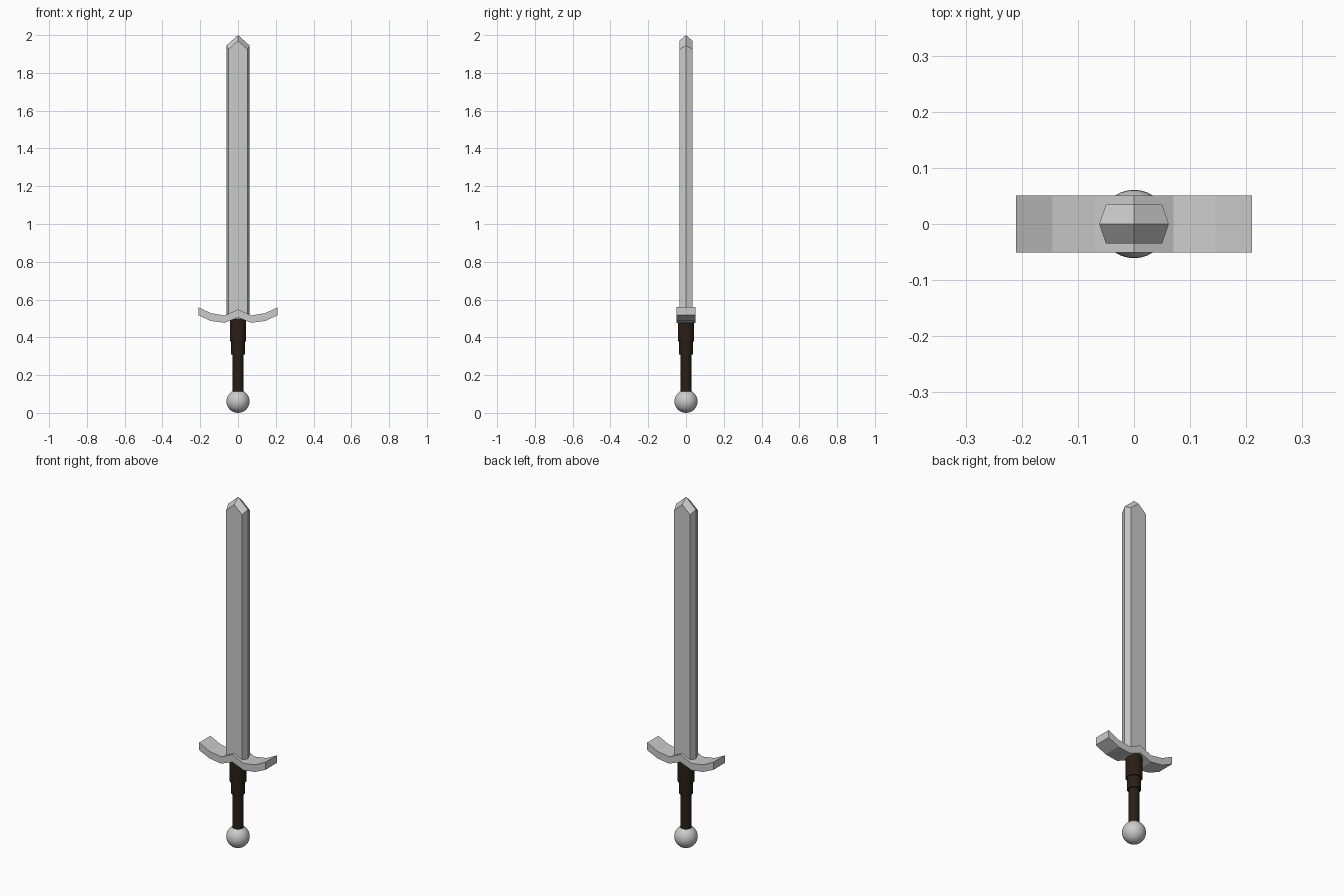
import bpy, bmesh
from mathutils import Vector

if "Cube" in bpy.data.objects:
    bpy.data.objects.remove(bpy.data.objects["Cube"])


def mesh_object(name, bm):
    bmesh.ops.recalc_face_normals(bm, faces=bm.faces)
    me = bpy.data.meshes.new(name)
    bm.to_mesh(me)
    bm.free()
    ob = bpy.data.objects.new(name, me)
    bpy.context.collection.objects.link(ob)
    return ob


def smooth(ob):
    bpy.ops.object.select_all(action='DESELECT')
    ob.select_set(True)
    bpy.context.view_layer.objects.active = ob
    bpy.ops.object.shade_smooth_by_angle()


# Blade: hexagonal section with a centre line, faceted point at the top
bm = bmesh.new()
section = [(-0.062, 0, 1.945), (-0.05, -0.035, 1.925), (0, -0.035, 1.97), (0.05, -0.035, 1.925),
           (0.062, 0, 1.945), (0.05, 0.035, 1.925), (0, 0.035, 1.97), (-0.05, 0.035, 1.925)]
low = [bm.verts.new((x, y, 0.51)) for x, y, z in section]
high = [bm.verts.new(p) for p in section]
tip = bm.verts.new((0, 0, 2))
bm.faces.new(low)
for i in range(8):
    bm.faces.new((low[i], low[(i + 1) % 8], high[(i + 1) % 8], high[i]))
for a, b, c in ((0, 1, 2), (2, 3, 4), (4, 5, 6), (6, 7, 0)):
    bm.faces.new((high[a], high[b], high[c], tip))
mesh_object("blade", bm)

# Crossguard: curved strip (x, bottom, top), mirrored and given depth
bm = bmesh.new()
half = [(0, 0.505, 0.548), (0.07, 0.477, 0.516), (0.145, 0.487, 0.528), (0.21, 0.517, 0.56)]
strip = [(-x, b, t) for x, b, t in half[:0:-1]] + half
rings = [[bm.verts.new((x, y, z)) for y, z in ((-0.051, b), (0.051, b), (0.051, t), (-0.051, t))]
         for x, b, t in strip]
bm.faces.new(rings[0])
bm.faces.new(rings[-1])
for r, s in zip(rings, rings[1:]):
    for i in range(4):
        bm.faces.new((r[i], r[(i + 1) % 4], s[(i + 1) % 4], s[i]))
mesh_object("crossguard", bm)

# Grip: three stepped cylinders in dark leather
leather = bpy.data.materials.new("dark_leather")
leather.diffuse_color = (0.022, 0.014, 0.008, 1)
leather.use_nodes = True
leather.node_tree.nodes["Principled BSDF"].inputs["Base Color"].default_value = leather.diffuse_color
for name, radius, z0, z1 in (("grip_lower", 0.029, 0.09, 0.32),
                             ("grip_middle", 0.036, 0.31, 0.385),
                             ("grip_upper", 0.043, 0.377, 0.5)):
    bpy.ops.mesh.primitive_cylinder_add(vertices=32, radius=radius, depth=z1 - z0,
                                        location=(0, 0, (z0 + z1) / 2))
    grip = bpy.context.object
    grip.name = name
    grip.data.materials.append(leather)
    smooth(grip)

# Pommel: round ball at the bottom
bpy.ops.mesh.primitive_uv_sphere_add(segments=32, ring_count=16, radius=0.061, location=(0, 0, 0.061))
pommel = bpy.context.object
pommel.name = "pommel"
smooth(pommel)
